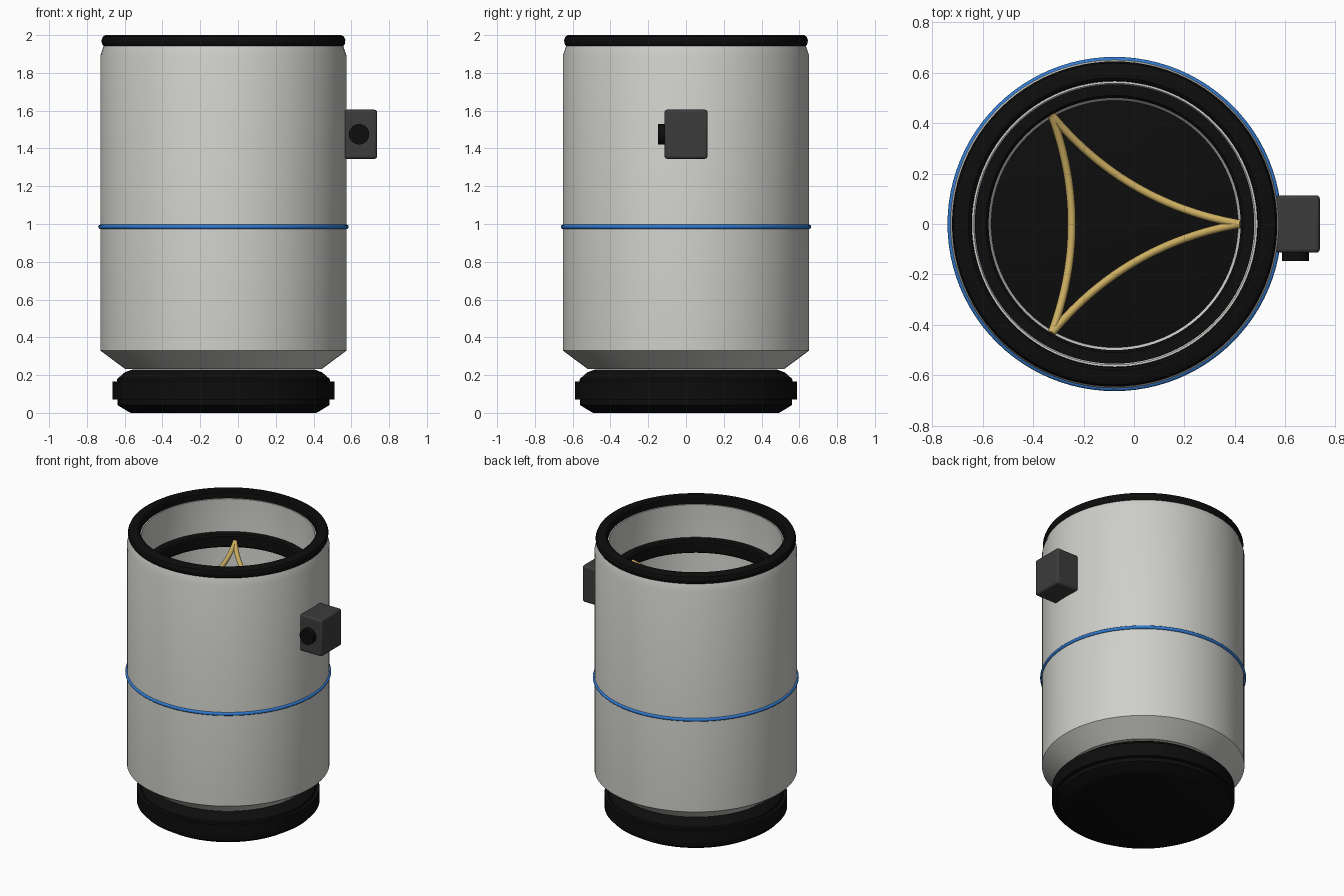
import bpy
import bmesh
from math import cos, sin, pi, radians
from mathutils import Vector

cube = bpy.data.objects.get("Cube")
if cube:
    bpy.data.objects.remove(cube, do_unlink=True)

AXIS_X = -0.077   # the barrel sits off centre because of the side box


def material(name, rgb, rough=0.5):
    m = bpy.data.materials.new(name)
    m.use_nodes = True
    m.diffuse_color = (*rgb, 1)
    node = m.node_tree.nodes["Principled BSDF"]
    node.inputs["Base Color"].default_value = (*rgb, 1)
    node.inputs["Roughness"].default_value = rough
    return m


shell_grey = material("shell grey", (0.62, 0.62, 0.59))
black = material("black", (0.004, 0.004, 0.004))
charcoal = material("charcoal", (0.045, 0.045, 0.045))
blue = material("blue", (0.03, 0.19, 0.62))
gold = material("gold", (0.60, 0.42, 0.12))


def finish(obj, mat, angle=35):
    obj.data.materials.clear()
    obj.data.materials.append(mat)
    bpy.ops.object.select_all(action="DESELECT")
    obj.select_set(True)
    bpy.context.view_layer.objects.active = obj
    bpy.ops.object.shade_smooth_by_angle(angle=radians(angle))
    return obj


def lathe(name, profile, mat, closed=True, sides=96):
    """Spin (radius, height) points about the barrel axis; open ends get caps."""
    bm = bmesh.new()
    rings = [[bm.verts.new((r * cos(2 * pi * i / sides), r * sin(2 * pi * i / sides), z))
              for i in range(sides)] for r, z in profile]
    pairs = list(zip(rings, rings[1:]))
    if closed:
        pairs.append((rings[-1], rings[0]))
    else:
        bm.faces.new(rings[0])
        bm.faces.new(rings[-1])
    for a, b in pairs:
        for i in range(sides):
            j = (i + 1) % sides
            bm.faces.new((a[i], a[j], b[j], b[i]))
    bmesh.ops.recalc_face_normals(bm, faces=bm.faces)
    mesh = bpy.data.meshes.new(name)
    bm.to_mesh(mesh)
    bm.free()
    obj = bpy.data.objects.new(name, mesh)
    obj.location.x = AXIS_X
    bpy.context.collection.objects.link(obj)
    return finish(obj, mat)


# Hollow barrel with chamfered foot and shoulder
lathe("barrel", [(0.52, 0.232), (0.652, 0.33), (0.652, 1.89), (0.632, 1.95),
                 (0.558, 1.95), (0.558, 0.33), (0.49, 0.232)], shell_grey)

# Rounded rim on top
lathe("top_rim", [(0.635, 1.942), (0.644, 1.955), (0.645, 1.975), (0.638, 1.992),
                  (0.625, 2.0), (0.58, 2.0), (0.569, 1.992), (0.566, 1.942)], black)

# Ring inside the barrel that carries the struts
lathe("inner_ring", [(0.554, 1.63), (0.554, 1.72), (0.51, 1.72), (0.50, 1.71),
                     (0.50, 1.64), (0.51, 1.63)], black)

# Stepped base, whose top is the floor of the barrel
lathe("base", [(0.49, 0), (0.50, 0.004), (0.562, 0.042), (0.562, 0.07), (0.588, 0.07),
               (0.588, 0.165), (0.565, 0.165), (0.562, 0.18), (0.522, 0.215),
               (0.48, 0.23)], black, closed=False)

# Accent band round the middle
bpy.ops.mesh.primitive_torus_add(location=(AXIS_X, 0, 0.985), major_radius=0.651,
                                 minor_radius=0.012, major_segments=96, minor_segments=12)
band = bpy.context.object
band.name = "accent_band"
finish(band, blue, 60)

# Three sagging struts, each bowed in towards the axis
RING_R, STRUT_Z, SAG, BOW = 0.50, 1.672, 0.17, 0.09
for k in range(3):
    a, b = (2 * pi * n / 3 for n in (k, k + 1))
    mid = (a + b) / 2
    ends = [Vector((RING_R * cos(t), RING_R * sin(t), STRUT_Z)) for t in (a, b)]
    pull = Vector((BOW * cos(mid), BOW * sin(mid), STRUT_Z - SAG))
    curve = bpy.data.curves.new("strut", "CURVE")
    curve.dimensions = "3D"
    curve.bevel_depth = 0.016
    curve.bevel_resolution = 3
    curve.use_fill_caps = True
    spline = curve.splines.new("BEZIER")
    spline.resolution_u = 24
    spline.bezier_points.add(1)
    for point, end in zip(spline.bezier_points, ends):
        point.handle_left_type = point.handle_right_type = "FREE"
        point.co = end
        point.handle_left = point.handle_right = end.lerp(pull, 2 / 3)
    strut = bpy.data.objects.new(f"strut_{k + 1}", curve)
    strut.location.x = AXIS_X
    bpy.context.collection.objects.link(strut)
    bpy.ops.object.select_all(action="DESELECT")
    strut.select_set(True)
    bpy.context.view_layer.objects.active = strut
    bpy.ops.object.convert(target="MESH")
    finish(bpy.context.object, gold, 50)

# Control box on the left side
bpy.ops.mesh.primitive_cube_add(size=1, location=(0.65, 0, 1.475))
box = bpy.context.object
box.name = "side_box"
box.scale = (0.174, 0.228, 0.26)
bpy.ops.object.transform_apply(location=False, rotation=False, scale=True)
bevel = box.modifiers.new("soft_edges", "BEVEL")
bevel.width = 0.014
bevel.segments = 3
finish(box, charcoal)

# Round knob on the front of the box
bpy.ops.mesh.primitive_cylinder_add(vertices=32, radius=0.054, depth=0.06,
                                    location=(0.641, -0.117, 1.475), rotation=(pi / 2, 0, 0))
knob = bpy.context.object
knob.name = "box_knob"
finish(knob, black)
